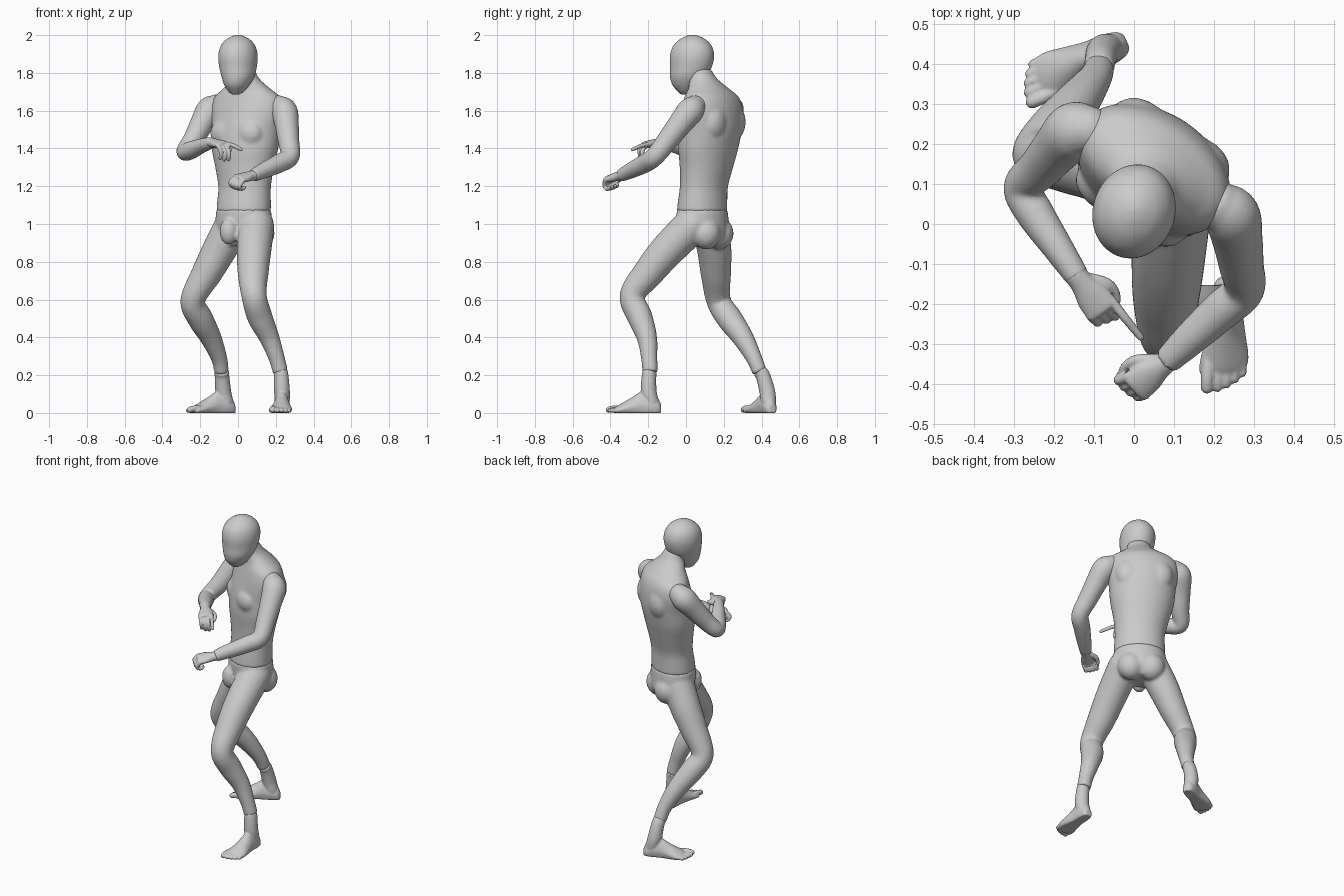
import bpy, bmesh, math
from mathutils import Vector, Matrix

if "Cube" in bpy.data.objects:
    bpy.data.objects.remove(bpy.data.objects["Cube"])

YAW = math.radians(-33)                      # torso turn
U = Vector((math.cos(YAW), math.sin(YAW), 0))     # body left
F = Vector((math.sin(YAW), -math.cos(YAW), 0))    # body forward


def spline(rows, steps):
    """Catmull-Rom through rows of equal-length tuples."""
    p = [rows[0]] + list(rows) + [rows[-1]]
    out = []
    for i in range(1, len(p) - 2):
        for k in range(steps):
            t = k / steps
            out.append([0.5 * (2 * b + (c - a) * t + (2 * a - 5 * b + 4 * c - d) * t * t
                        + (3 * b - a - 3 * c + d) * t ** 3)
                        for a, b, c, d in zip(p[i - 1], p[i], p[i + 1], p[i + 2])])
    return out + [list(rows[-1])]


def skin(bm, rings):
    vs = [[bm.verts.new(c) for c in r] for r in rings]
    n = len(vs[0])
    for a, b in zip(vs, vs[1:]):
        for i in range(n):
            bm.faces.new((a[i], a[(i + 1) % n], b[(i + 1) % n], b[i]))
    bm.faces.new(vs[0][::-1])
    bm.faces.new(vs[-1])


def tube(bm, pts, steps=6, n=20, cap0=True, cap1=True):
    """Round limb through (x, y, z, radius) points with domed ends."""
    s = spline(pts, steps)
    c = [Vector(q[:3]) for q in s]
    tans = [(c[min(i + 1, len(c) - 1)] - c[max(i - 1, 0)]).normalized() for i in range(len(c))]
    frames = [(c[i], tans[i], s[i][3]) for i in range(len(c))]
    angs = [math.radians(a) for a in (25, 50, 72, 85)]
    if cap0:
        frames = [(c[0] - tans[0] * s[0][3] * math.sin(a), tans[0], s[0][3] * math.cos(a))
                  for a in angs[::-1]] + frames
    if cap1:
        frames += [(c[-1] + tans[-1] * s[-1][3] * math.sin(a), tans[-1], s[-1][3] * math.cos(a))
                   for a in angs]
    u, prev, rings = tans[0].orthogonal().normalized(), tans[0], []
    for pos, t, r in frames:
        u = prev.rotation_difference(t) @ u
        prev = t
        v = t.cross(u)
        rings.append([pos + (u * math.cos(k * math.tau / n) + v * math.sin(k * math.tau / n)) * r
                      for k in range(n)])
    skin(bm, rings)


def stack(bm, rows, yaw=YAW, n=40):
    """Horizontal ellipses: (z, cx, cy, half width, half depth)."""
    rings = []
    for z, x, y, a, b in spline(rows, 5):
        R = Matrix.Rotation(yaw, 3, 'Z')
        rings.append([Vector((x, y, z)) + R @ Vector((a * math.cos(k * math.tau / n),
                     b * math.sin(k * math.tau / n), 0)) for k in range(n)])
    skin(bm, rings)


def blob(bm, pos, size, yaw=YAW):
    m = Matrix.Translation(pos) @ Matrix.Rotation(yaw, 4, 'Z') @ Matrix.Diagonal((*size, 1))
    bmesh.ops.create_icosphere(bm, subdivisions=4, radius=1, matrix=m)


def finish(name, bm, voxel, smooth):
    """Fuse the pieces of one part into a smooth skin."""
    bmesh.ops.recalc_face_normals(bm, faces=bm.faces)
    me = bpy.data.meshes.new(name)
    bm.to_mesh(me)
    bm.free()
    ob = bpy.data.objects.new(name, me)
    bpy.context.collection.objects.link(ob)
    m = ob.modifiers.new("fuse", 'REMESH')
    m.mode, m.voxel_size, m.use_smooth_shade = 'VOXEL', voxel, True
    m = ob.modifiers.new("soften", 'SMOOTH')
    m.factor, m.iterations = 0.5, smooth


# Head
bm = bmesh.new()
stack(bm, [(1.685, -.012, -.005, .018, .022), (1.70, -.010, .0, .04, .042), (1.735, -.006, .002, .066, .075),
           (1.78, 0, .012, .086, .098), (1.83, 0, .026, .098, .112), (1.89, 0, .032, .103, .119),
           (1.94, 0, .034, .092, .105), (1.975, 0, .035, .065, .073), (1.995, 0, .035, .03, .035),
           (2.002, 0, .035, .006, .006)], math.radians(-18))
finish("head", bm, .007, 4)

# Torso with neck, chest and shoulder blades
bm = bmesh.new()
stack(bm, [(1.065, .03, .085, .152, .126), (1.12, .032, .088, .150, .122), (1.2, .035, .095, .148, .118),
           (1.3, .035, .108, .165, .130), (1.4, .037, .118, .188, .145), (1.5, .045, .130, .198, .150),
           (1.6, .05, .138, .212, .137), (1.67, .05, .136, .195, .118), (1.72, .045, .118, .132, .092),
           (1.77, .035, .09, .080, .072), (1.82, .022, .066, .066, .066)])
for s in (-1, 1):
    blob(bm, Vector((.045, .13, 1.48)) + F * .098 + U * s * .075, (.082, .055, .075))
    blob(bm, Vector((.045, .13, 1.54)) - F * .08 + U * s * .09, (.08, .065, .10))
finish("torso", bm, .009, 8)

# Hips and both legs
bm = bmesh.new()
stack(bm, [(1.078, .03, .085, .152, .126), (1.0, .03, .09, .158, .128),
           (.94, .03, .10, .145, .118), (.885, .02, .105, .10, .08)])
hips = Vector((.03, .09, .95))
for s in (-1, 1):
    blob(bm, hips - F * .062 + U * s * .062, (.078, .075, .085))
blob(bm, (-.05, -.012, .96), (.048, .045, .07))
tube(bm, [(.095, .03, .99, .098), (.085, -.10, .86, .092), (.08, -.20, .74, .082), (.085, -.285, .62, .067),
          (.115, -.245, .51, .067), (.165, -.207, .40, .054), (.205, -.195, .29, .043),
          (.225, -.19, .215, .041)], cap1=False)
tube(bm, [(-.035, .13, .98, .096), (-.10, .15, .86, .091), (-.165, .158, .74, .081), (-.24, .172, .595, .065),
          (-.20, .23, .50, .068), (-.145, .30, .40, .057), (-.10, .36, .29, .043),
          (-.087, .39, .215, .039)], cap1=False)
finish("hips_and_legs", bm, .008, 8)

# Arms
ARMS = {
    "left_arm": [(.215, .045, 1.62, .062), (.245, .02, 1.595, .071), (.258, -.035, 1.525, .064),
                 (.268, -.10, 1.44, .057), (.275, -.165, 1.358, .051), (.22, -.215, 1.322, .050),
                 (.14, -.288, 1.285, .043), (.08, -.345, 1.257, .034)],
    "right_arm": [(-.115, .235, 1.625, .062), (-.15, .232, 1.60, .073), (-.192, .19, 1.53, .063),
                  (-.235, .14, 1.45, .055), (-.28, .092, 1.385, .047), (-.25, .03, 1.39, .048),
                  (-.19, -.06, 1.415, .039), (-.14, -.135, 1.43, .031)]}
for name, pts in ARMS.items():
    bm = bmesh.new()
    tube(bm, pts, cap1=False)
    finish(name, bm, .007, 5)


# Hands: palm, curled fingers and thumb
def hand(name, wrist, d, thumb, curls):
    w, d = Vector(wrist), Vector(d).normalized()
    s = Vector(thumb)
    s = (s - d * s.dot(d)).normalized()
    n = d.cross(s)
    if n.z > 0:
        n = -n
    at = lambda a, b, c, r: (*(w + d * a + s * b + n * c), r)
    bm = bmesh.new()
    rings = []
    for a, hw, th in spline([(-.015, .029, .028), (.02, .031, .025), (.06, .042, .022), (.10, .043, .018),
                             (.11, .036, .011)], 4):
        rings.append([w + d * a + s * hw * math.cos(k * math.tau / 24) + n * th * math.sin(k * math.tau / 24)
                      for k in range(24)])
    skin(bm, rings)
    for i, (angles, size) in enumerate(curls):
        a, c, r = .095, 0.0, .0125
        b = .032 - i * .0215
        pts = [at(a, b, c, r)]
        for ang, ln in zip(angles, (.042, .03, .022)):
            a += ln * size * math.cos(math.radians(ang))
            c += ln * size * math.sin(math.radians(ang))
            r -= .001
            pts.append(at(a, b, c, r))
        tube(bm, pts, 4, 12)
    tube(bm, [at(.02, .02, .008, .016), at(.055, .046, .016, .015), at(.085, .05, .026, .012),
              at(.108, .04, .034, .010)], 4, 12)
    finish(name, bm, .004, 3)


hand("left_hand", (.08, -.345, 1.257), (-.74, -.60, -.16), (-.5, .6, .25),
     [((40, 120, 190), 1), ((42, 125, 195), 1.03), ((45, 128, 198), 1), ((50, 130, 200), .88)])
hand("right_hand", (-.14, -.135, 1.43), (.60, -.78, -.10), (.7, .6, .1),
     [((3, 12, 14), 1.3), ((35, 75, 110), 1.05), ((42, 80, 115), 1.0), ((45, 85, 115), .85)])


# Feet: sole sections from heel to ball, ankle and five toes
def foot(name, heel, f, side, ankle):
    h, f = Vector(heel), Vector(f).normalized()
    s = Vector((-f.y, f.x, 0)) * side
    at = lambda a, b, z: h + f * a + s * b + Vector((0, 0, z))
    bm = bmesh.new()
    rings = []
    for a, hw, ht, off in spline([(0, .018, .045, 0), (.015, .032, .075, 0), (.05, .040, .105, 0),
                                  (.10, .042, .115, 0), (.15, .050, .085, 0), (.20, .060, .056, .002),
                                  (.235, .058, .036, .008), (.25, .045, .022, .014)], 4):
        ring = []
        for k in range(32):
            c, q = math.cos(k * math.tau / 32), math.sin(k * math.tau / 32)
            ring.append(at(a, off + hw * c * (1 - .25 * max(0, q)), ht * max(0, (q + .6) / 1.6)))
        rings.append(ring)
    skin(bm, rings)
    tube(bm, [(*at(.05, 0, .055), .04), (*at(.065, 0, .11), .042),
              (*(at(.07, 0, .16).lerp(Vector(ankle), .5)), .039), (*ankle, .038)], 5, 20, cap1=False)
    for lat, tip, r in ((.044, .278, .0165), (.018, .277, .0125), (-.004, .268, .012),
                        (-.024, .256, .0115), (-.043, .24, .011)):
        tube(bm, [(*at(.19, lat * .9, r + .006), r), (*at(tip - .03, lat, r + .007), r),
                  (*at(tip, lat, r), r)], 4, 12)
    finish(name, bm, .005, 3)


foot("left_foot", (.235, -.132, 0), (-.03, -1, 0), -1, (.225, -.19, .222))
foot("right_foot", (-.018, .457, 0), (-.91, -.40, 0), 1, (-.087, .39, .222))
